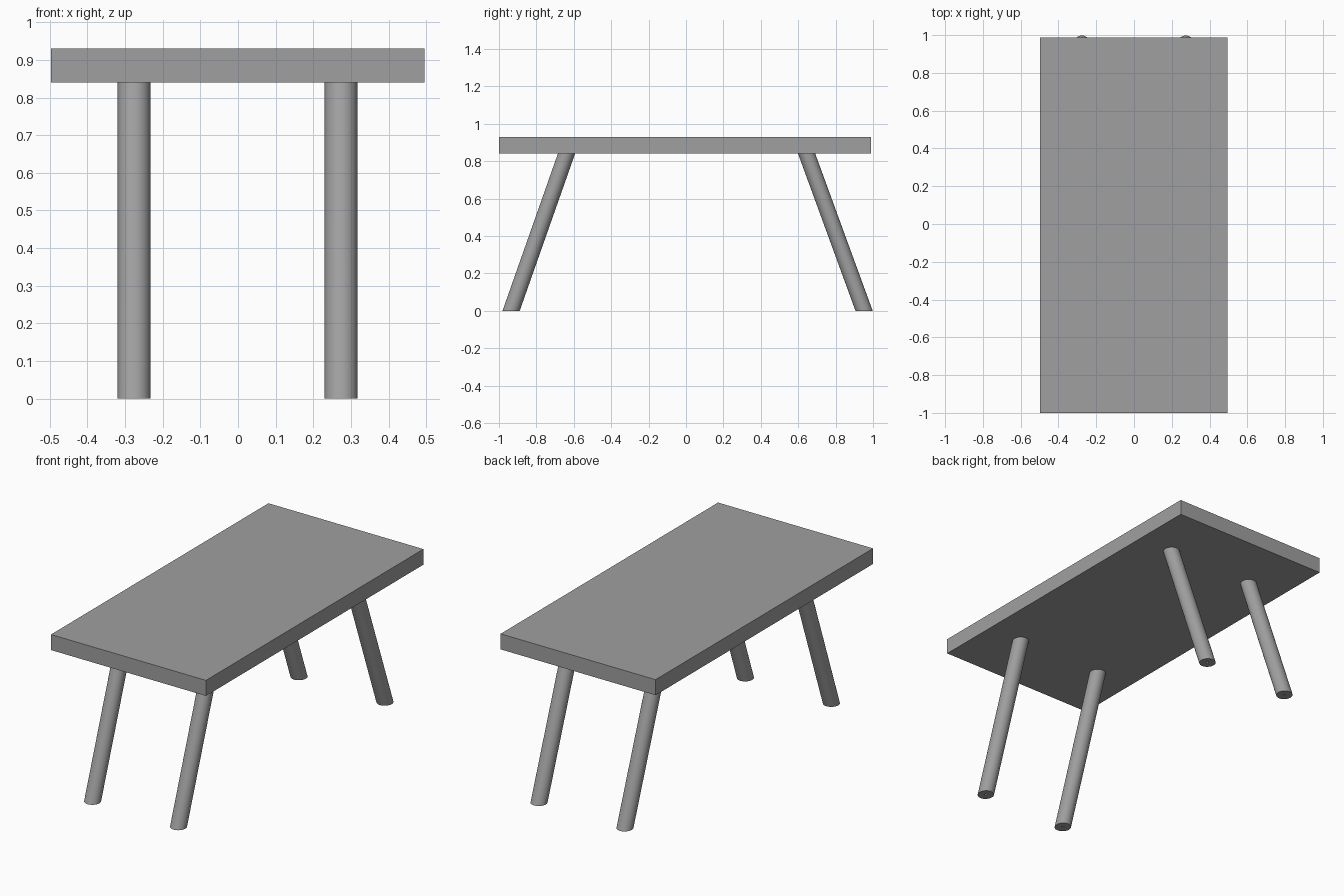
import bpy
import bmesh
import math

if "Cube" in bpy.data.objects:
    bpy.data.objects.remove(bpy.data.objects["Cube"], do_unlink=True)

TOP_LOW, TOP_HIGH = 0.84, 0.93
RX, RY = 0.044, 0.046      # leg section, cut level with the floor
SIDES = 48

grey = bpy.data.materials.new("plain grey")
grey.use_nodes = True
grey.diffuse_color = (0.35, 0.35, 0.35, 1)
grey.node_tree.nodes["Principled BSDF"].inputs["Base Color"].default_value = grey.diffuse_color


def finish(bm, name):
    bmesh.ops.recalc_face_normals(bm, faces=bm.faces)
    mesh = bpy.data.meshes.new(name)
    bm.to_mesh(mesh)
    bm.free()
    mesh.materials.append(grey)
    obj = bpy.data.objects.new(name, mesh)
    bpy.context.collection.objects.link(obj)
    return obj


def tabletop():
    bm = bmesh.new()
    bmesh.ops.create_cube(bm, size=1)
    bmesh.ops.scale(bm, vec=(0.992, 1.988, TOP_HIGH - TOP_LOW), verts=bm.verts)
    bmesh.ops.translate(bm, vec=(-0.001, -0.006, (TOP_LOW + TOP_HIGH) / 2), verts=bm.verts)
    return finish(bm, "tabletop")


def leg(name, x, y_foot, y_head):
    """Slanted round leg with a small blind hole in its foot."""
    bm = bmesh.new()

    def ring(scale, z):
        y = y_foot + (y_head - y_foot) * z / TOP_LOW
        angles = [2 * math.pi * i / SIDES for i in range(SIDES)]
        return [bm.verts.new((x + RX * scale * math.cos(a),
                              y + RY * scale * math.sin(a), z)) for a in angles]

    # head, foot rim, hole rim, hole bottom
    rings = [ring(1, TOP_LOW), ring(1, 0), ring(0.15, 0), ring(0.15, 0.04)]
    for a, b in zip(rings, rings[1:]):
        for i in range(SIDES):
            j = (i + 1) % SIDES
            bm.faces.new((a[i], a[j], b[j], b[i]))
    bm.faces.new(rings[0])
    bm.faces.new(rings[-1])
    obj = finish(bm, name)
    bpy.ops.object.select_all(action="DESELECT")
    obj.select_set(True)
    bpy.context.view_layer.objects.active = obj
    bpy.ops.object.shade_smooth_by_angle(angle=math.radians(35))


tabletop()
for side, x in (("right", -0.276), ("left", 0.274)):
    leg("front_leg_" + side, x, -0.935, -0.639)
    leg("back_leg_" + side, x, 0.952, 0.645)
